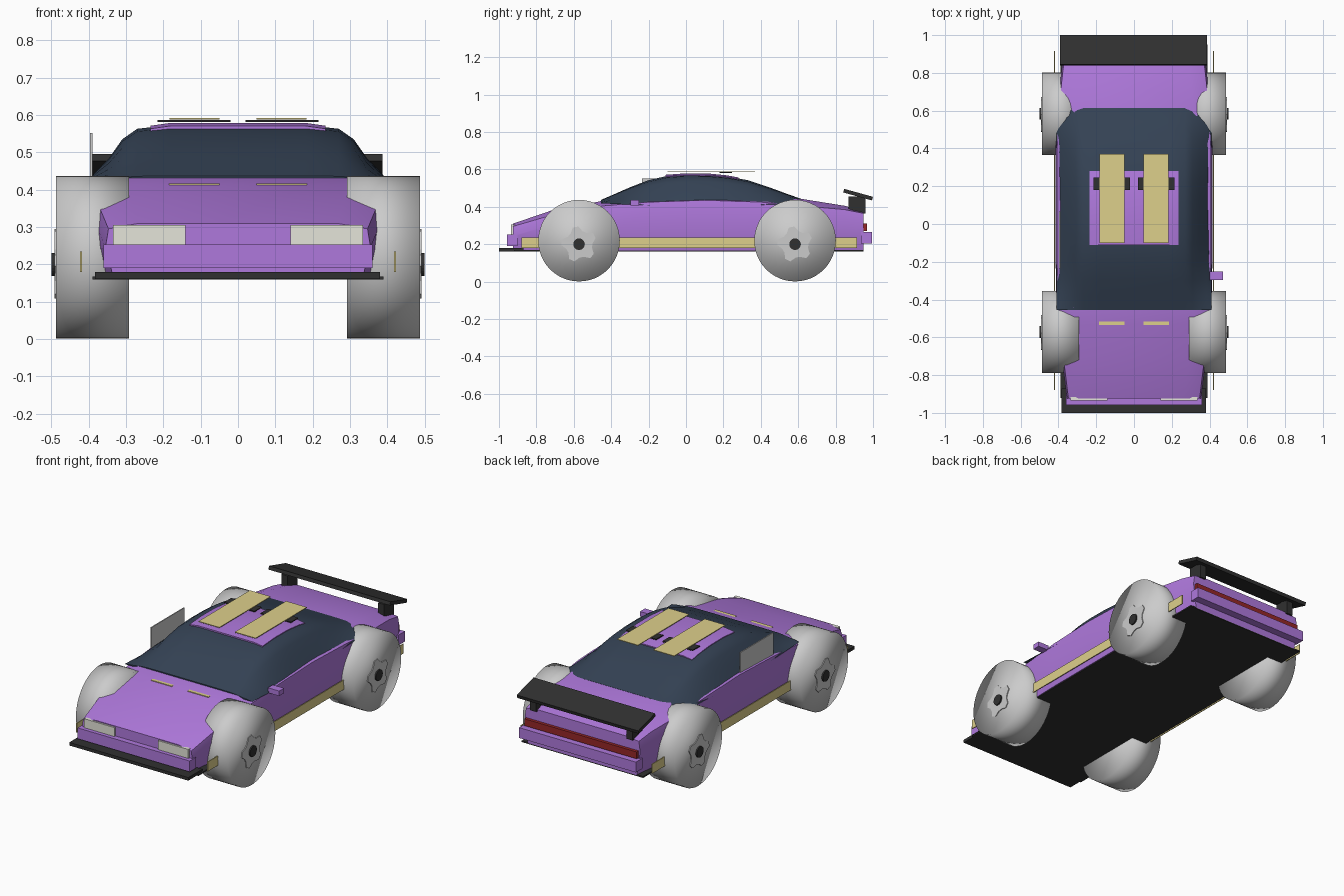
import bpy, bmesh, math
from mathutils import Matrix, Vector

if "Cube" in bpy.data.objects:
    bpy.data.objects.remove(bpy.data.objects["Cube"])


def mat(name, rgb):
    m = bpy.data.materials.new(name)
    m.diffuse_color = (*rgb, 1)
    m.use_nodes = True
    m.node_tree.nodes["Principled BSDF"].inputs["Base Color"].default_value = m.diffuse_color
    return m


PURPLE = mat("purple_paint", (0.43, 0.19, 0.72))
NAVY = mat("dark_glass", (0.035, 0.055, 0.09))
YELLOW = mat("cream_stripe", (0.73, 0.63, 0.26))
BLACK = mat("black_trim", (0.03, 0.03, 0.03))
RED = mat("red_lamp", (0.30, 0.02, 0.02))
PALE = mat("headlight_lens", (0.78, 0.78, 0.70))


def finish(bm, name, m=None, smooth=None):
    bmesh.ops.recalc_face_normals(bm, faces=bm.faces[:])
    me = bpy.data.meshes.new(name)
    bm.to_mesh(me)
    bm.free()
    ob = bpy.data.objects.new(name, me)
    bpy.context.collection.objects.link(ob)
    if m:
        me.materials.append(m)
    if smooth:
        bpy.ops.object.select_all(action='DESELECT')
        bpy.context.view_layer.objects.active = ob
        ob.select_set(True)
        bpy.ops.object.shade_smooth_by_angle(angle=math.radians(smooth))
    return ob


def box(name, x, y, z, m=None, tilt=0):
    """Box from (min, max) pairs, optionally tilted about its own x axis."""
    bm = bmesh.new()
    bmesh.ops.create_cube(bm, size=1)
    mid = Vector([(a + b) / 2 for a, b in (x, y, z)])
    scale = Matrix.Diagonal([b - a for a, b in (x, y, z)] + [1])
    bm.transform(Matrix.Translation(mid) @ Matrix.Rotation(tilt, 4, 'X') @ scale)
    return finish(bm, name, m)


def loft(name, rings, m, smooth=30):
    """Skin (y, half-section) rings mirrored in x, with capped ends."""
    bm = bmesh.new()
    loops = []
    for y, half in rings:
        pts = half + [(-x, z) for x, z in reversed(half)]
        loops.append([bm.verts.new((x, y, z)) for x, z in pts])
    for a, b in zip(loops, loops[1:]):
        for i in range(len(a)):
            j = (i + 1) % len(a)
            bm.faces.new((a[i], a[j], b[j], b[i]))
    bm.faces.new(loops[0])
    bm.faces.new(loops[-1])
    return finish(bm, name, m, smooth)


def disc(name, centre, r, depth, m=None, sides=48, r2=None):
    """Prism along x; r2 gives alternate radii for a spoked outline."""
    bm = bmesh.new()
    cx, cy, cz = centre
    caps = []
    for dx in (-depth / 2, depth / 2):
        ring = []
        for i in range(sides):
            a = 2 * math.pi * (i + 0.5) / sides + 0.2
            rad = r2 if r2 and (i // 2) % 2 else r
            ring.append(bm.verts.new((cx + dx, cy + rad * math.cos(a), cz + rad * math.sin(a))))
        bm.faces.new(ring)
        caps.append(ring)
    for i in range(sides):
        j = (i + 1) % sides
        bm.faces.new((caps[0][i], caps[0][j], caps[1][j], caps[1][i]))
    return finish(bm, name, m)


# Body shell: y, half width, belt height, centre height
stations = [(-0.925, 0.355, 0.295, 0.31), (-0.72, 0.38, 0.355, 0.38),
            (-0.53, 0.40, 0.39, 0.414), (-0.44, 0.41, 0.405, 0.434),
            (-0.2, 0.415, 0.425, 0.44), (0.1, 0.415, 0.435, 0.445),
            (0.4, 0.415, 0.425, 0.445), (0.62, 0.405, 0.405, 0.442),
            (0.85, 0.38, 0.385, 0.405), (0.95, 0.37, 0.365, 0.375)]
loft("body_shell", [(y, [(w - 0.02, 0.165), (w - 0.005, 0.24), (w, zb - 0.05),
                         (w - 0.008, zb), (w - 0.09, zt)])
                    for y, w, zb, zt in stations], PURPLE)

# Greenhouse: one full section, flattened toward both ends
section = [(0.41, 0.405), (0.385, 0.445), (0.345, 0.485), (0.31, 0.535), (0.27, 0.563), (0.18, 0.573)]
roofline = [(-0.455, 0.11), (-0.38, 0.32), (-0.3, 0.55), (-0.2, 0.80), (-0.1, 0.95), (0.0, 1.0), (0.12, 0.99),
            (0.22, 0.93), (0.33, 0.80), (0.45, 0.54), (0.54, 0.32), (0.615, 0.15)]
loft("window_canopy", [(y, [(x, 0.42 + (z - 0.42) * k) for x, z in section])
                       for y, k in roofline], NAVY, 35)

# Roof panel follows the roof curve
loft("roof_panel", [(y, [(0.235, 0.55 + dz), (0.235, 0.571 + dz), (0.18, 0.579 + dz)])
                    for y, dz in [(-0.11, -0.008), (0, 0), (0.12, -0.001), (0.22, -0.011), (0.28, -0.022)]],
     PURPLE, 35)

# Mirrored pairs
for s, side in ((1, "right"), (-1, "left")):
    def span(a, b):
        return tuple(sorted((s * a, s * b)))
    box(f"roof_stripe_{side}", span(0.05, 0.183), (-0.1, 0.37), (0.588, 0.592), YELLOW)
    box(f"roof_flap_{side}", span(0.02, 0.215), (0.18, 0.245), (0.581, 0.587), BLACK)
    box(f"hood_stripe_{side}", span(0.05, 0.185), (-0.535, -0.45), (0.412, 0.417), YELLOW)
    box(f"side_stripe_{side}", span(0.418, 0.423), (-0.88, 0.915), (0.18, 0.235), YELLOW)
    box(f"headlight_{side}", span(0.14, 0.335), (-0.935, -0.915), (0.253, 0.305), PALE)
    box(f"spoiler_post_{side}", span(0.29, 0.33), (0.87, 0.96), (0.365, 0.455), BLACK)
    # Wheels with spoked rim and hub
    for y, end in ((-0.572, "front"), (0.583, "rear")):
        w = disc(f"{end}_{side}_wheel", (s * 0.39, y, 0.219), 0.218, 0.195)
        for p in w.data.polygons:
            p.use_smooth = True
        disc(f"{end}_{side}_rim", (s * 0.487, y, 0.2), 0.095, 0.01, None, 20, 0.072)
        disc(f"{end}_{side}_hub", (s * 0.489, y, 0.2), 0.031, 0.022, BLACK, 24)

# Nose, tail and floor
box("front_bumper", (-0.36, 0.36), (-0.957, -0.9), (0.19, 0.253), PURPLE)
box("front_splitter", (-0.383, 0.381), (-1.0, -0.87), (0.161, 0.179), BLACK)
box("rear_bumper", (-0.375, 0.375), (0.935, 0.995), (0.205, 0.265), PURPLE)
box("tail_light_bar", (-0.36, 0.36), (0.945, 0.968), (0.27, 0.31), RED)
box("floor_pan", (-0.39, 0.39), (-0.92, 0.95), (0.160, 0.168), BLACK)

# Rear wing blade
box("spoiler_blade", (-0.393, 0.387), (0.84, 1.0), (0.455, 0.475), BLACK, -0.27)

# Single mirror on the right, window net on the left
box("side_mirror", (0.40, 0.472), (-0.297, -0.252), (0.408, 0.437), PURPLE)
box("window_net", (-0.396, -0.39), (-0.235, 0.065), (0.40, 0.552))
